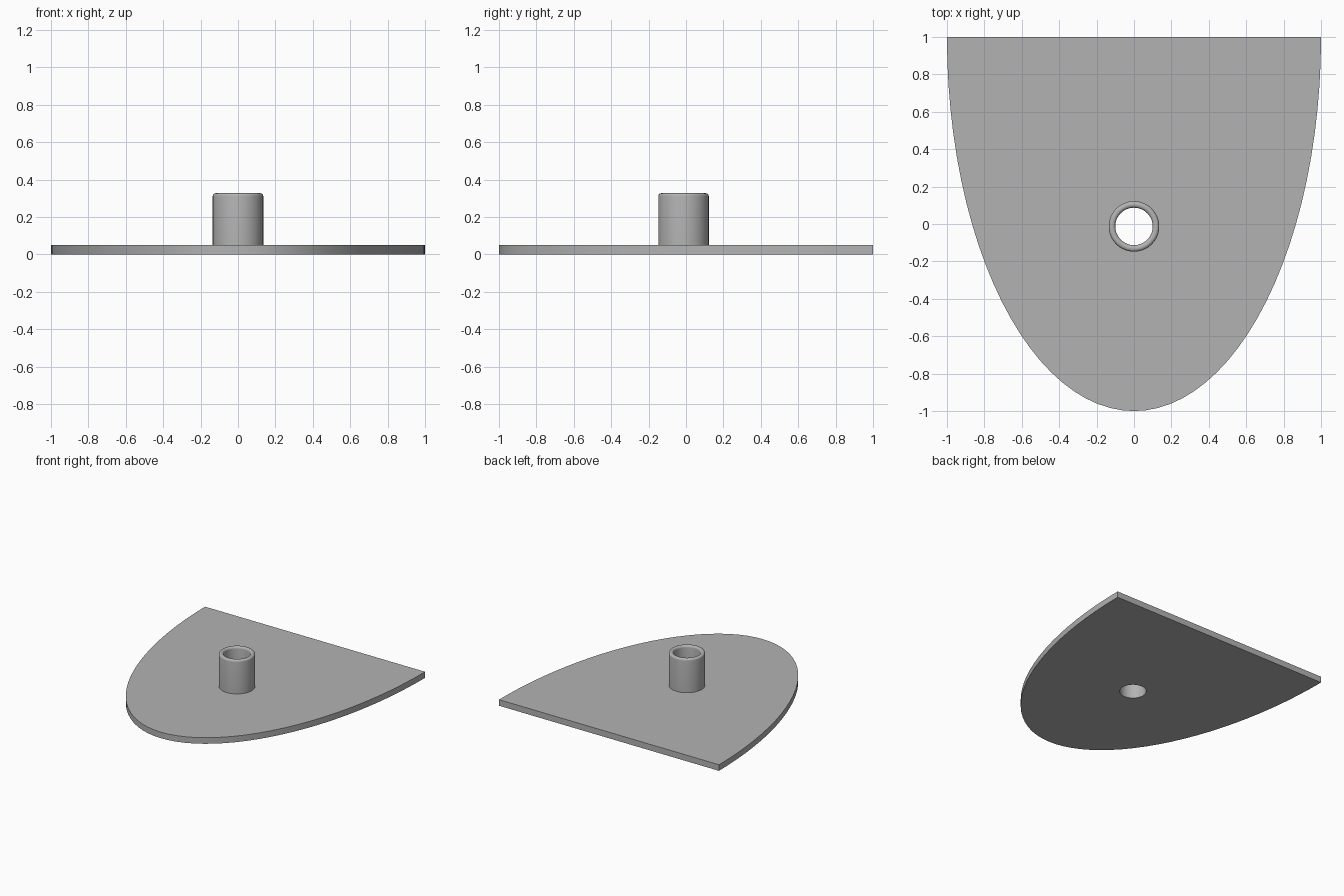
import bpy, bmesh
from math import sin, cos, pi, radians

cube = bpy.data.objects.get("Cube")
if cube:
    bpy.data.objects.remove(cube, do_unlink=True)

GREY = (0.45, 0.45, 0.45, 1)
grey = bpy.data.materials.new("plain grey")
grey.use_nodes = True
grey.diffuse_color = GREY
grey.node_tree.nodes["Principled BSDF"].inputs["Base Color"].default_value = GREY

PLATE_TOP, TUBE_TOP = 0.05, 0.327
TUBE_Y, OUTER, BORE, ROUND = -0.013, 0.135, 0.1, 0.016
SIDES = 64


def finish(bm, name):
    """Turn a bmesh into a smooth-shaded object with sharp edges kept."""
    bmesh.ops.recalc_face_normals(bm, faces=bm.faces)
    mesh = bpy.data.meshes.new(name)
    bm.to_mesh(mesh)
    bm.free()
    mesh.materials.append(grey)
    obj = bpy.data.objects.new(name, mesh)
    bpy.context.collection.objects.link(obj)
    bpy.ops.object.select_all(action='DESELECT')
    obj.select_set(True)
    bpy.context.view_layer.objects.active = obj
    bpy.ops.object.shade_smooth_by_angle(angle=radians(30))
    return obj


def closed_loop(bm, points):
    verts = [bm.verts.new(p) for p in points]
    return [bm.edges.new((v, verts[i - 1])) for i, v in enumerate(verts)]


# Base plate: half ellipse with a straight back edge and a round through hole
bm = bmesh.new()
outline = [(cos(pi * i / 48), 1 - 2 * sin(pi * i / 48), 0) for i in range(49)]
hole = [(BORE * cos(2 * pi * i / SIDES), TUBE_Y + BORE * sin(2 * pi * i / SIDES), 0)
        for i in range(SIDES)]
edges = closed_loop(bm, outline) + closed_loop(bm, hole)
bmesh.ops.triangle_fill(bm, edges=edges, use_beauty=True, use_dissolve=False)
# drop any triangle that spans the hole
inside = [f for f in bm.faces
          if all((v.co.x ** 2 + (v.co.y - TUBE_Y) ** 2) < (BORE + 0.001) ** 2 for v in f.verts)]
bmesh.ops.delete(bm, geom=inside, context='FACES_ONLY')
extruded = bmesh.ops.extrude_face_region(bm, geom=bm.faces[:], use_keep_orig=True)
top_verts = [g for g in extruded["geom"] if isinstance(g, bmesh.types.BMVert)]
bmesh.ops.translate(bm, verts=top_verts, vec=(0, 0, PLATE_TOP))
finish(bm, "base_plate")

# Tube: wall profile with a rounded lip, spun around the upright axis
angles = [pi / 2 * i / 5 for i in range(6)]
profile = [(OUTER, PLATE_TOP)]
profile += [(OUTER - ROUND + ROUND * cos(a), TUBE_TOP - ROUND + ROUND * sin(a)) for a in angles]
profile += [(BORE + ROUND - ROUND * sin(a), TUBE_TOP - ROUND + ROUND * cos(a)) for a in angles]
profile += [(BORE, PLATE_TOP)]
bm = bmesh.new()
verts = [bm.verts.new((r, TUBE_Y, z)) for r, z in profile]
wall = [bm.edges.new(pair) for pair in zip(verts, verts[1:])]
bmesh.ops.spin(bm, geom=verts + wall, cent=(0, TUBE_Y, 0), axis=(0, 0, 1),
               angle=2 * pi, steps=SIDES, use_duplicate=False)
bmesh.ops.remove_doubles(bm, verts=bm.verts, dist=0.0001)
finish(bm, "upright_tube")
